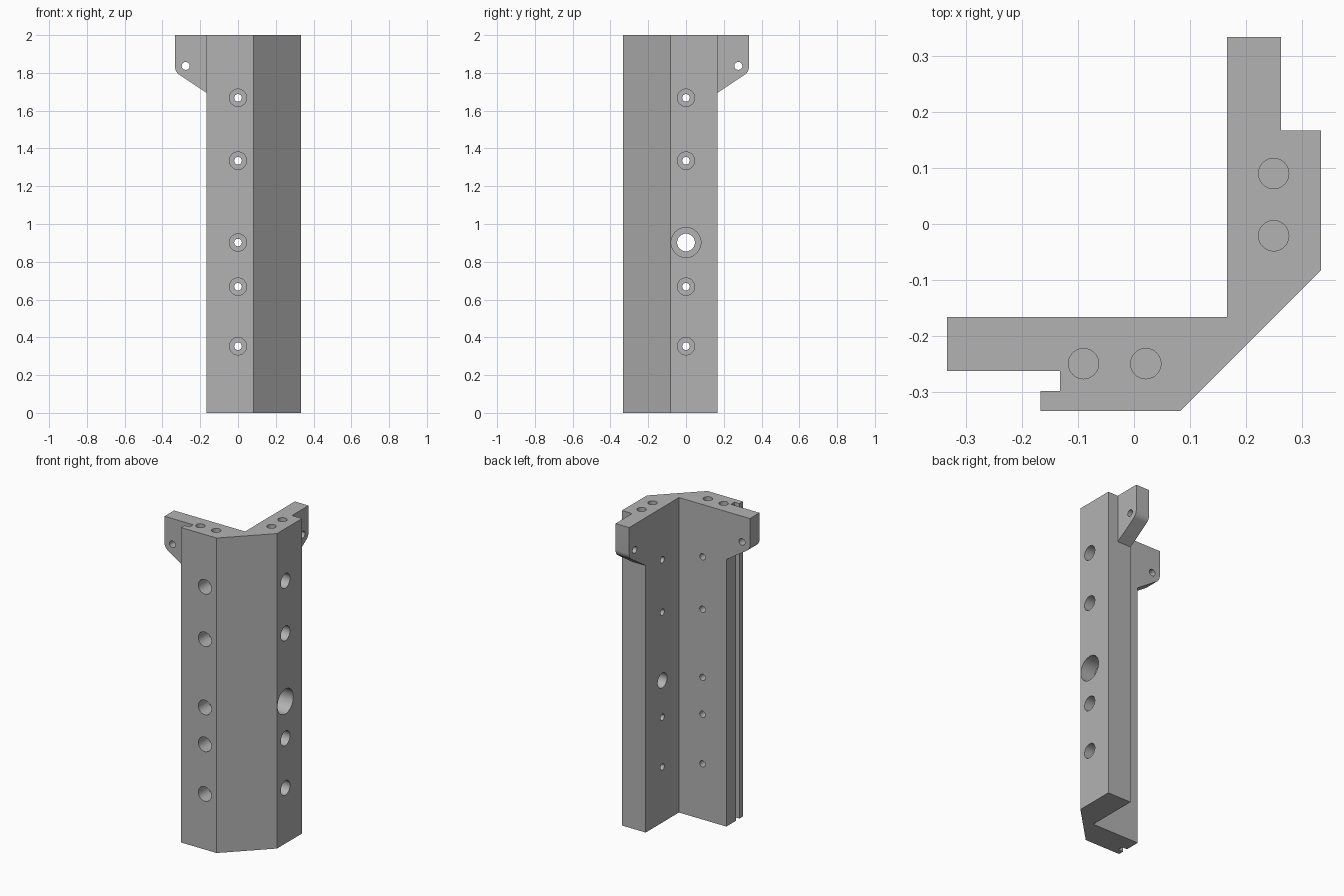
import bpy, bmesh, math
from mathutils import Matrix, Vector

cube = bpy.data.objects.get("Cube")
if cube:
    bpy.data.objects.remove(cube, do_unlink=True)

metal = bpy.data.materials.new("satin grey metal")
metal.use_nodes = True
grey = (0.45, 0.45, 0.45, 1)
metal.diffuse_color = grey
metal.node_tree.nodes["Principled BSDF"].inputs["Base Color"].default_value = grey

FRONT, INNER, STEP = -0.333, -0.166, -0.262
FRONT_WING = Matrix.Identity(4)
# Reflection that swaps the front wing for the side wing
SIDE_WING = Matrix(((0, -1, 0, 0), (-1, 0, 0, 0), (0, 0, 1, 0), (0, 0, 0, 1)))


def prism(name, points, sweep, place=FRONT_WING):
    """Closed solid: an outline swept along a vector, then placed on a wing."""
    bm = bmesh.new()
    face = bm.faces.new([bm.verts.new(p) for p in points])
    swept = bmesh.ops.extrude_face_region(bm, geom=[face], use_keep_orig=True)
    moved = [v for v in swept["geom"] if isinstance(v, bmesh.types.BMVert)]
    bmesh.ops.translate(bm, verts=moved, vec=Vector(sweep))
    bmesh.ops.transform(bm, matrix=place, verts=bm.verts)
    bmesh.ops.recalc_face_normals(bm, faces=bm.faces)
    mesh = bpy.data.meshes.new(name)
    bm.to_mesh(mesh)
    bm.free()
    mesh.materials.append(metal)
    obj = bpy.data.objects.new(name, mesh)
    bpy.context.collection.objects.link(obj)
    return obj


def circle(x, z, y, radius, sides=40):
    angles = [math.tau * i / sides for i in range(sides)]
    return [(x + radius * math.cos(a), y, z + radius * math.sin(a)) for a in angles]


def combine(target, tool, operation):
    """Merge or cut with a temporary helper solid."""
    bpy.context.view_layer.objects.active = target
    mod = target.modifiers.new("shape", 'BOOLEAN')
    mod.object, mod.operation, mod.solver = tool, operation, 'EXACT'
    bpy.ops.object.modifier_apply(modifier=mod.name)
    bpy.data.objects.remove(tool, do_unlink=True)


def drill(x, z, start, depth, radius, wing):
    tool = prism("drill", circle(x, z, start, radius), (0, depth, 0), wing)
    combine(bracket, tool, 'DIFFERENCE')


# Angled column with a chamfered outer corner and a slot beside one edge
section = [(-0.167, INNER), (-INNER, INNER), (-INNER, 0.167), (-FRONT, 0.167),
           (-FRONT, -0.083), (0.083, FRONT), (-0.167, FRONT), (-0.167, -0.298),
           (-0.132, -0.298), (-0.132, STEP), (-0.167, STEP)]
bracket = prism("corner_bracket", [(x, y, 0) for x, y in section], (0, 0, 2))

# Ear outline with a rounded lower corner
corner, slope = Vector((FRONT, 1.805)), Vector((0.166, -0.11)).normalized()
radius = 0.05
turn = math.acos(-slope.y)
tangent = radius * math.tan(turn / 2)
ear = [(-0.14, 2), (FRONT, 2)]
for i in range(9):
    a = math.pi + turn * i / 8
    ear.append((FRONT + radius + radius * math.cos(a),
                corner.y + tangent + radius * math.sin(a)))
ear += [(-0.167, 1.695), (-0.14, 1.695)]

for wing in (FRONT_WING, SIDE_WING):
    # Mounting ear and its pin hole
    tab = prism("ear", [(x, STEP, z) for x, z in ear], (0, INNER - STEP, 0), wing)
    combine(bracket, tab, 'UNION')
    drill(-0.277, 1.837, -0.3, 0.2, 0.021, wing)

    # Counterbored bolt holes; one on the side wing is larger
    for z in (0.353, 0.668, 0.902, 1.335, 1.668):
        large = wing is SIDE_WING and z == 0.902
        drill(0, z, -0.4, 0.167, 0.079 if large else 0.046, wing)
        drill(0, z, -0.4, 0.3, 0.047 if large else 0.02, wing)

    # Blind holes in the top end
    for x in (-0.09, 0.021):
        ring = [(px, -0.249 + pz, 1.75) for px, _, pz in circle(x, 0, 0, 0.027)]
        combine(bracket, prism("drill", ring, (0, 0, 0.3), wing), 'DIFFERENCE')

# Smooth bores and rounded corners, crisp edges elsewhere
bpy.ops.object.select_all(action='DESELECT')
bracket.select_set(True)
bpy.context.view_layer.objects.active = bracket
bpy.ops.object.shade_smooth_by_angle(angle=math.radians(30))
